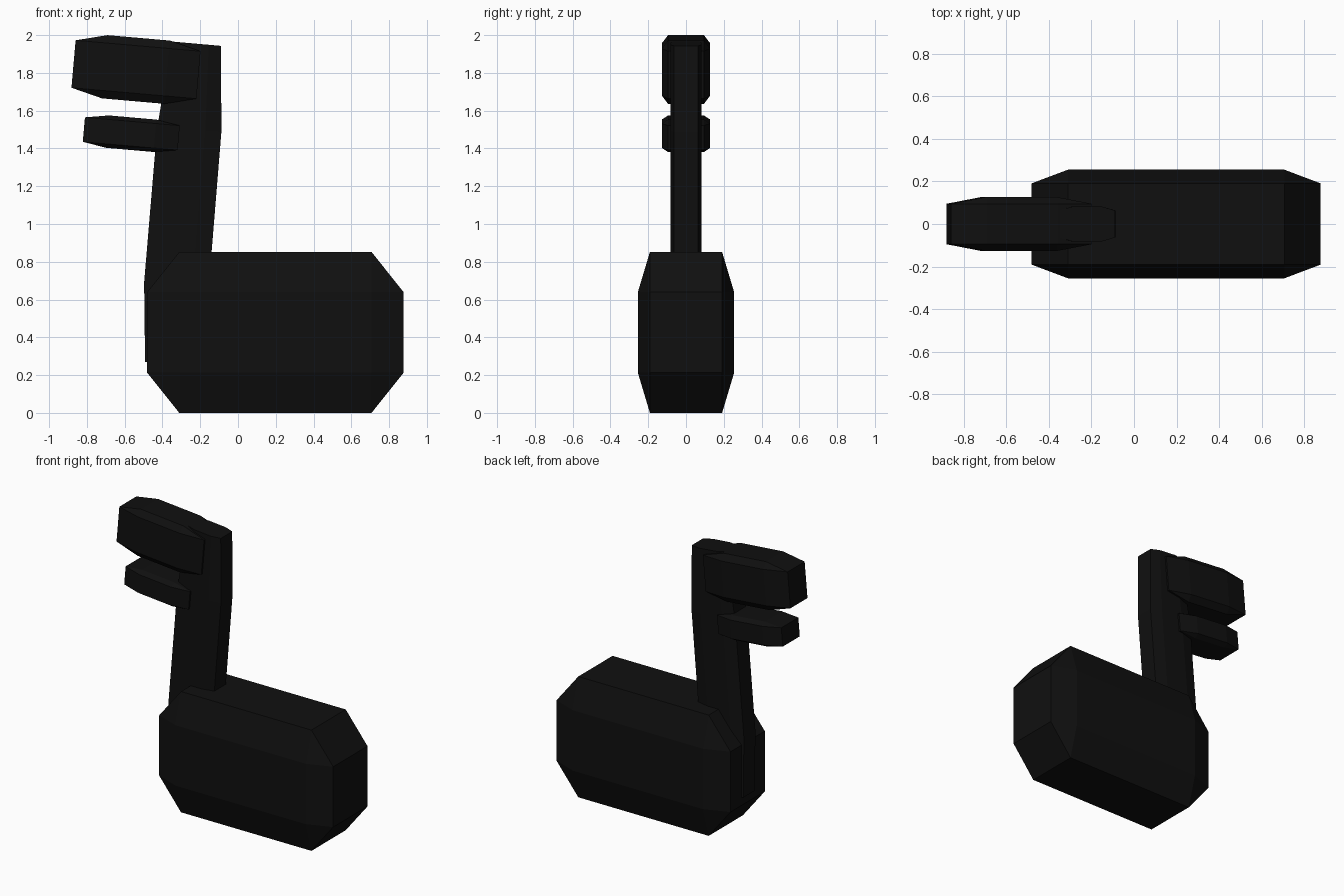
import bpy, bmesh, math
from mathutils import Matrix

if "Cube" in bpy.data.objects:
    bpy.data.objects.remove(bpy.data.objects["Cube"])

black = bpy.data.materials.new("matte black")
black.diffuse_color = (0.005, 0.005, 0.005, 1)
black.use_nodes = True
black.node_tree.nodes["Principled BSDF"].inputs["Base Color"].default_value = black.diffuse_color


def finish(name, bm):
    bmesh.ops.recalc_face_normals(bm, faces=bm.faces)
    mesh = bpy.data.meshes.new(name)
    bm.to_mesh(mesh)
    bm.free()
    mesh.materials.append(black)
    obj = bpy.data.objects.new(name, mesh)
    bpy.context.collection.objects.link(obj)


def chamfered_box(name, center, half, cut, tilt=0.0):
    """Box with every edge cut once; cut gives the chamfer size per axis."""
    bm = bmesh.new()
    for sx in (-1, 1):
        for sy in (-1, 1):
            for sz in (-1, 1):
                s = (sx, sy, sz)
                for flat in range(3):
                    bm.verts.new([s[i] * (half[i] - (0 if i == flat else cut[i]))
                                  for i in range(3)])
    bmesh.ops.convex_hull(bm, input=bm.verts[:])
    bmesh.ops.dissolve_limit(bm, angle_limit=0.01, verts=bm.verts[:], edges=bm.edges[:])
    bm.transform(Matrix.Translation(center) @ Matrix.Rotation(math.radians(tilt), 4, 'Y'))
    finish(name, bm)


# Body
chamfered_box("body", (0.198, 0, 0.426), (0.679, 0.255, 0.426), (0.17, 0.064, 0.213))

# Upper and lower bill, tilted slightly downwards to the back
chamfered_box("upper_bill", (-0.54, 0, 1.818), (0.332, 0.127, 0.168), (0.166, 0.032, 0.042), 5)
chamfered_box("lower_bill", (-0.565, 0, 1.478), (0.252, 0.127, 0.086), (0.126, 0.032, 0.021), 5)

# Neck: octagonal sections lofted upwards (left x, left z, right x, right z)
sections = [(-0.492, 0.27, -0.15, 0.27), (-0.497, 0.69, -0.153, 0.69),
            (-0.428, 1.51, -0.088, 1.487), (-0.35, 1.966, -0.09, 1.943)]
outline = [(0, -0.064), (0.25, -0.083), (0.75, -0.083), (1, -0.064),
           (1, 0.064), (0.75, 0.083), (0.25, 0.083), (0, 0.064)]
bm = bmesh.new()
rings = [[bm.verts.new((lx + (rx - lx) * t, y, lz + (rz - lz) * t)) for t, y in outline]
         for lx, lz, rx, rz in sections]
for a, b in zip(rings, rings[1:]):
    for i in range(8):
        j = (i + 1) % 8
        bm.faces.new((a[i], a[j], b[j], b[i]))
bm.faces.new(rings[0][::-1])
bm.faces.new(rings[-1])
finish("neck", bm)
